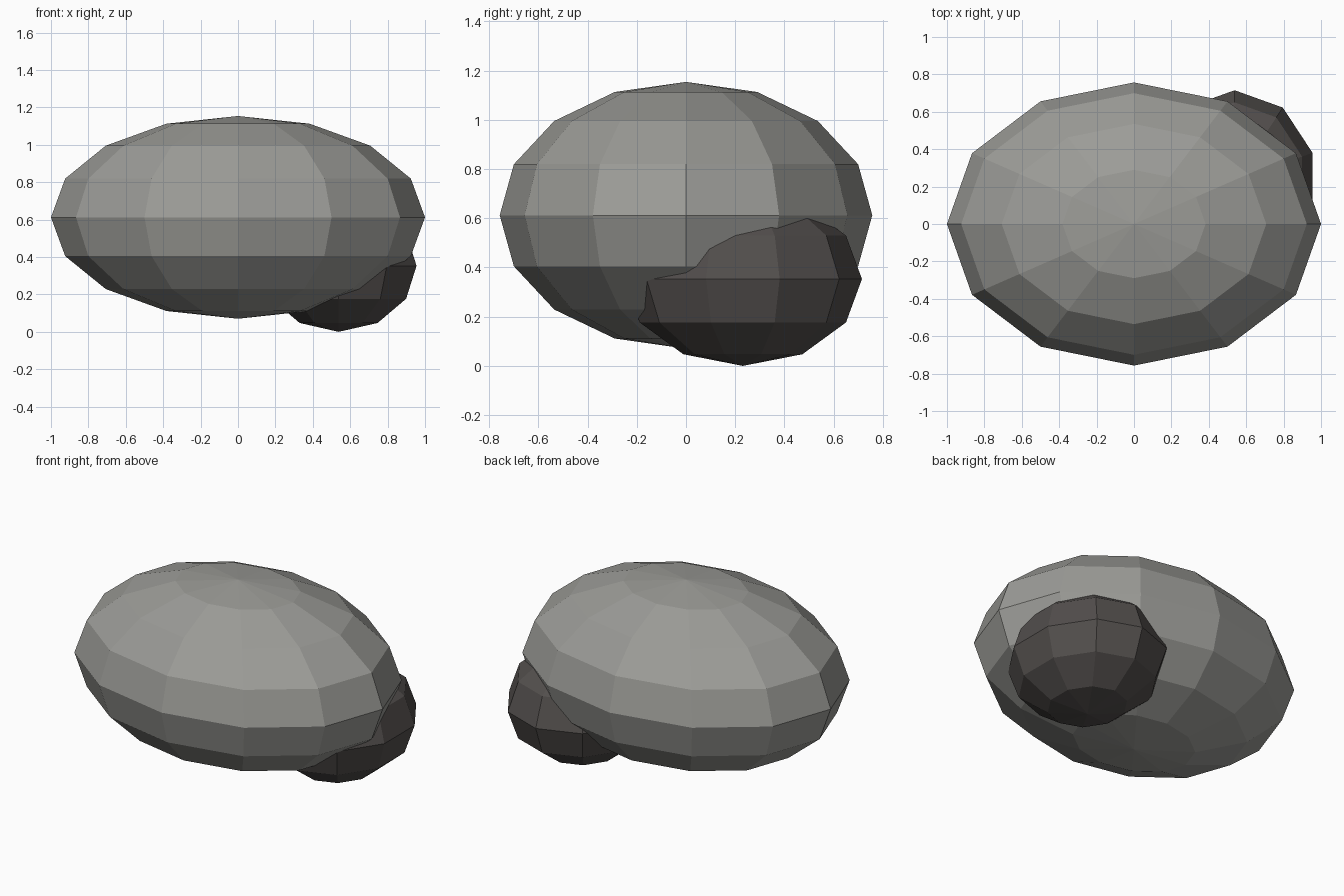
import bpy

if "Cube" in bpy.data.objects:
    bpy.data.objects.remove(bpy.data.objects["Cube"])


def stone(name, segments, rings, centre, radii, colour):
    """Flat-shaded low-poly ellipsoid."""
    bpy.ops.mesh.primitive_uv_sphere_add(segments=segments, ring_count=rings, radius=1, location=centre)
    ob = bpy.context.object
    ob.name = name
    ob.scale = radii
    bpy.ops.object.transform_apply(location=False, rotation=False, scale=True)
    bpy.ops.object.shade_flat()
    mat = bpy.data.materials.new(name + "_colour")
    mat.diffuse_color = (*colour, 1)
    mat.use_nodes = True
    mat.node_tree.nodes["Principled BSDF"].inputs["Base Color"].default_value = mat.diffuse_color
    ob.data.materials.append(mat)
    return ob


# Large pale boulder
stone("large_stone", 12, 8, (0, 0, 0.612), (1.0, 0.757, 0.542), (0.33, 0.33, 0.31))

# Small dark stone tucked under its back right side
stone("small_stone", 10, 6, (0.538, 0.231, 0.353), (0.438, 0.484, 0.353), (0.085, 0.077, 0.073))
